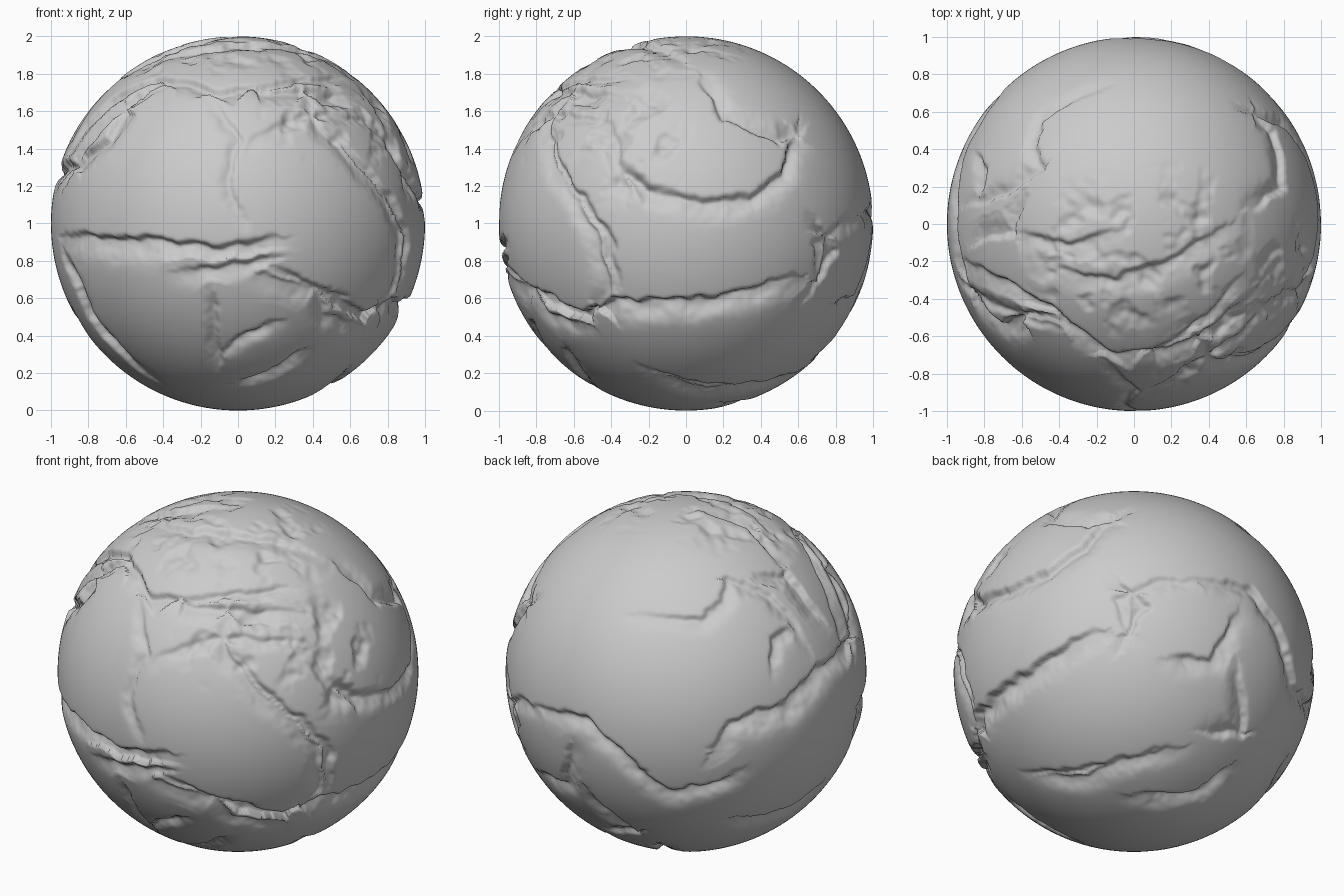
import bpy, bmesh
from math import radians, sin, cos, tan, pi, sqrt, exp
from mathutils import Vector, noise
from mathutils.kdtree import KDTree

if "Cube" in bpy.data.objects:
    bpy.data.objects.remove(bpy.data.objects["Cube"])

# Views as (azimuth, elevation); cracks are traced as (right, up) offsets from the centre
FRONT, RIGHT, TOP = (-90, 0), (0, 0), (-90, 90)
FRONT_RIGHT, BACK_LEFT, BACK_RIGHT = (-45, 30), (135, 30), (45, -30)


def on_sphere(view, u, v):
    a, e = map(radians, view)
    toward = Vector((cos(a) * cos(e), sin(a) * cos(e), sin(e)))
    right = Vector((-sin(a), cos(a), 0))
    up = toward.cross(right)
    return (u * right + v * up + sqrt(max(0, 1 - u * u - v * v)) * toward).normalized()


samples = []


def crack(view, depth, width, *path):
    """Sample a path on the sphere; the hollow lies to the right of travel."""
    pts = [on_sphere(view, u, v) for u, v in path]
    n = len(pts) - 1
    for i in range(n):
        a, b = pts[i], pts[i + 1]
        t = (b - a).normalized()
        steps = max(2, int((b - a).length / 0.012))
        for k in range(steps):
            f = k / steps
            s = (i + f) / n
            taper = min(1, 0.3 + 4 * min(s, 1 - s))
            samples.append((a.lerp(b, f).normalized(), t, depth * taper, width))


# Front cracks
crack(FRONT, .045, .10, (-.93, -.07), (-.7, -.08), (-.5, -.09), (-.25, -.11), (-.15, -.14), (.05, -.12), (.2, -.08))
crack(FRONT, .03, .08, (-.3, -.26), (-.1, -.24), (.1, -.2), (.2, -.18))
crack(FRONT, .03, .08, (.2, -.24), (.42, -.35), (.48, -.5), (.65, -.54))
crack(FRONT, .025, .06, (-.13, -.38), (-.12, -.55), (-.1, -.75))
crack(FRONT, .035, .07, (-.08, -.68), (.05, -.58), (.2, -.53))
crack(FRONT, .035, .07, (0, -.85), (.12, -.82), (.25, -.75), (.36, -.67))
crack(FRONT, .04, .08, (-.48, -.82), (-.7, -.62), (-.8, -.5), (-.86, -.35), (-.94, -.15))
crack(FRONT, .02, .05, (-.15, .66), (0, .45), (-.06, .2), (.05, 0))
crack(FRONT, .025, .07, (.32, .75), (.45, .5), (.65, .3), (.8, .12), (.88, -.1), (.84, -.35), (.7, -.52))
crack(FRONT, .025, .06, (-.4, .72), (-.7, .55), (-.85, .35), (-.93, .2))

# Right-hand cracks
crack(RIGHT, .03, .08, (-.72, .5), (-.65, .25), (-.5, .05), (-.4, -.1), (-.37, -.35))
crack(RIGHT, .04, .08, (-.35, .3), (-.2, .18), (.1, .11), (.35, .13), (.52, .28), (.6, .53))
crack(RIGHT, .05, .10, (-.95, -.28), (-.75, -.38), (-.55, -.5), (-.4, -.42), (0, -.42), (.2, -.4), (.4, -.34), (.6, -.28))
crack(RIGHT, .03, .08, (.7, .02), (.8, -.15), (.66, -.38))
crack(RIGHT, .025, .07, (-.2, -.77), (0, -.85), (.35, -.86), (.58, -.8))

# Upper cracks
crack(TOP, .025, .07, (-.18, .72), (-.5, .56), (-.54, .42), (-.5, .3), (-.68, .16), (-.9, .1))
crack(TOP, .03, .08, (.6, .62), (.75, .5), (.8, .2), (.62, .08))
crack(TOP, .035, .09, (-.9, -.2), (-.7, -.3), (-.4, -.48), (-.12, -.7), (.2, -.67), (.45, -.55), (.65, -.35))
crack(TOP, .03, .09, (-.6, -.05), (-.35, -.12), (-.1, -.05))
crack(TOP, .03, .09, (-.4, -.25), (-.1, -.3), (.2, -.2), (.5, .0))

# Corner cracks
crack(FRONT_RIGHT, .025, .06, (-.46, .34), (-.1, .35), (.2, .37))
crack(FRONT_RIGHT, .02, .06, (-.6, .03), (-.27, .12), (.23, .06), (.45, -.33))
crack(BACK_LEFT, .03, .08, (.3, .42), (.5, .45), (.58, .28), (.69, .17))
crack(BACK_LEFT, .025, .06, (.33, -.1), (.36, .06), (.47, .12))
crack(BACK_LEFT, .045, .10, (-.03, -.52), (.08, -.38), (.41, -.3), (.63, -.1), (.88, .09), (.88, .34), (.74, .56), (.63, .7))
crack(BACK_LEFT, .035, .08, (-.92, -.16), (-.7, -.27), (-.48, -.52), (-.26, -.72), (.02, -.69), (.13, -.63))
crack(BACK_LEFT, .03, .08, (.13, -.88), (.47, -.83), (.63, -.72))
crack(BACK_RIGHT, .02, .07, (.06, .17), (-.02, .4), (.2, .5), (.45, .48))
crack(BACK_RIGHT, .03, .08, (.28, .06), (.5, .03), (.64, .28))
crack(BACK_RIGHT, .03, .08, (.64, .0), (.64, -.38), (.45, -.36))
crack(BACK_RIGHT, .03, .08, (-.52, -.55), (-.24, -.58), (-.02, -.5), (.17, -.44))
crack(BACK_RIGHT, .04, .09, (.03, -.69), (.37, -.69), (.56, -.55))

tree = KDTree(len(samples))
for i, s in enumerate(samples):
    tree.insert(s[0], i)
tree.balance()

# Broken, pitted patches: centre direction and radius
patches = [(on_sphere(TOP, -.15, -.2), .5), (on_sphere(TOP, .25, -.1), .45),
           (on_sphere(FRONT, .42, .6), .35), (on_sphere(RIGHT, -.3, .45), .4)]


def dent(p):
    # Wobbled path distance gives the chipped edges
    q = (p + 0.025 * noise.noise_vector(p * 9) + 0.01 * noise.noise_vector(p * 25)).normalized()
    co, i, dist = tree.find(q)
    _, t, depth, width = samples[i]
    lower_side = (q - co).dot(co.cross(t)) < 0
    reach = width if lower_side else 0.022
    d = depth * exp(-(dist / reach) ** 2 * 1.6)
    rough = max(max(0, 1 - (p - c).length / r) for c, r in patches)
    if rough > 0:
        d += min(1, 2.5 * rough) * 0.04 * max(0, noise.noise(p * 7) + 0.4 * noise.noise(p * 18))
    return min(d, 0.055)


# Evenly divided cube rounded into a ball, then carved
bm = bmesh.new()
bmesh.ops.create_cube(bm, size=2)
bmesh.ops.subdivide_edges(bm, edges=bm.edges[:], cuts=127, use_grid_fill=True)
for v in bm.verts:
    p = Vector([tan(c * pi / 4) for c in v.co]).normalized()
    v.co = p * (1 - dent(p)) + Vector((0, 0, 1))
for f in bm.faces:
    f.smooth = True
mesh = bpy.data.meshes.new("cracked_ball")
bm.to_mesh(mesh)
bm.free()
bpy.context.collection.objects.link(bpy.data.objects.new("cracked_ball", mesh))
